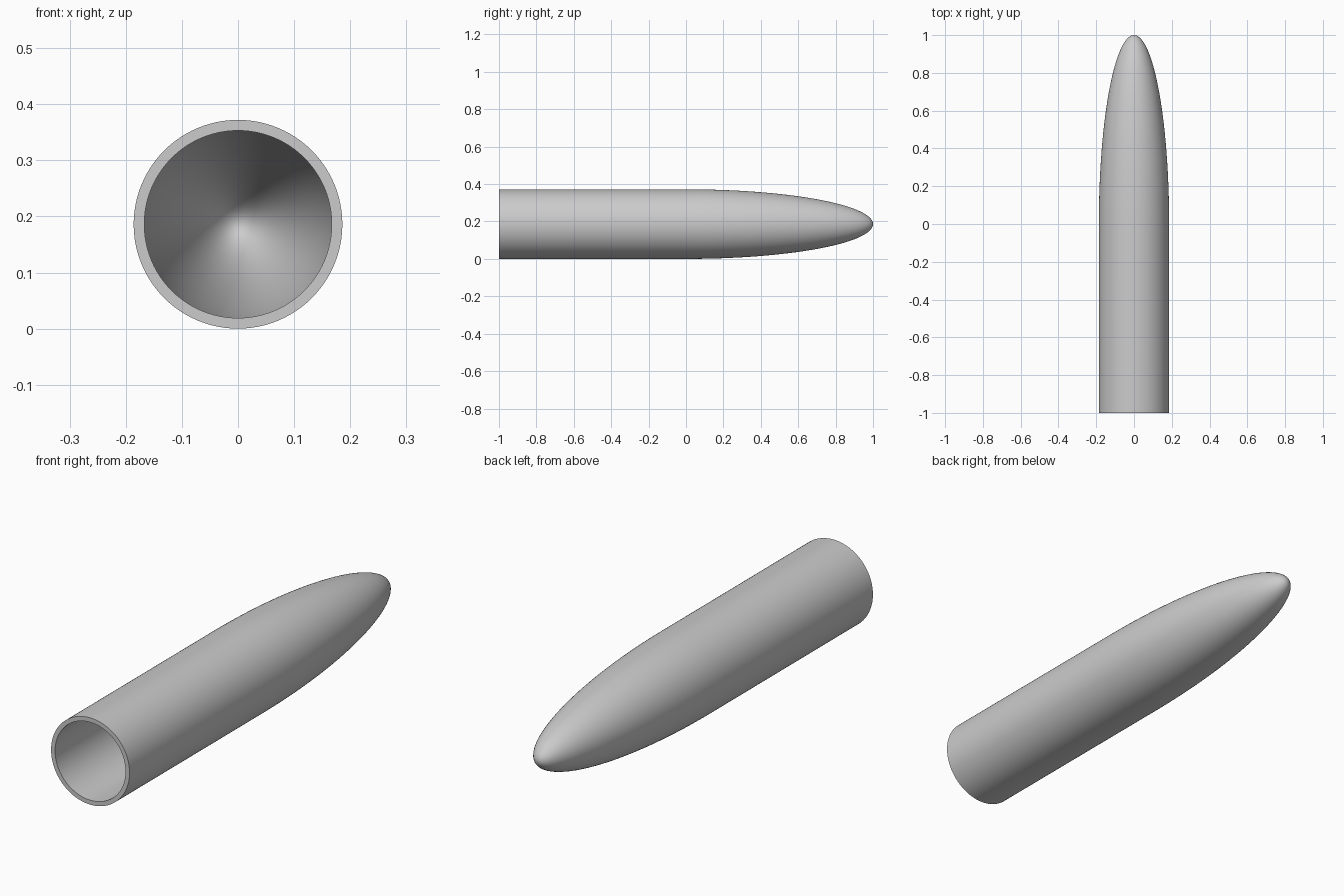
import bpy, bmesh, math
from mathutils import Matrix, Vector

cube = bpy.data.objects.get("Cube")
if cube:
    bpy.data.objects.remove(cube, do_unlink=True)

RADIUS, WALL, SEGMENTS, NOSE_STEPS = 0.186, 0.019, 96, 32

grey = bpy.data.materials.new("light_grey")
grey.use_nodes = True
colour = (0.6, 0.6, 0.6, 1)
grey.diffuse_color = colour
grey.node_tree.nodes["Principled BSDF"].inputs["Base Color"].default_value = colour


def shell_profile(radius, length):
    """Straight tube from the open end, then a half-ellipse nose."""
    points = [Vector((radius, -1, 0))]
    for i in range(NOSE_STEPS + 1):
        a = math.pi / 2 * i / NOSE_STEPS
        points.append(Vector((radius * math.cos(a), length * math.sin(a), 0)))
    return points


# Hollow shell: outer wall, open rim and inner wall spun as one profile
profile = shell_profile(RADIUS, 1)[::-1] + shell_profile(RADIUS - WALL, 1 - WALL)
bm = bmesh.new()
verts = [bm.verts.new(p) for p in profile]
edges = [bm.edges.new(pair) for pair in zip(verts, verts[1:])]
bmesh.ops.spin(bm, geom=verts + edges, cent=(0, 0, 0), axis=(0, 1, 0),
               angle=math.tau, steps=SEGMENTS, use_duplicate=False)
bmesh.ops.remove_doubles(bm, verts=bm.verts, dist=0.00005)
bmesh.ops.recalc_face_normals(bm, faces=bm.faces)
bmesh.ops.transform(bm, matrix=Matrix.Translation((0, 0, RADIUS)), verts=bm.verts)

mesh = bpy.data.meshes.new("hollow_shell")
bm.to_mesh(mesh)
bm.free()
mesh.materials.append(grey)
shell = bpy.data.objects.new("hollow_shell", mesh)
bpy.context.collection.objects.link(shell)

# Smooth walls with a sharp rim
bpy.context.view_layer.objects.active = shell
shell.select_set(True)
bpy.ops.object.shade_smooth_by_angle(angle=math.radians(40))
